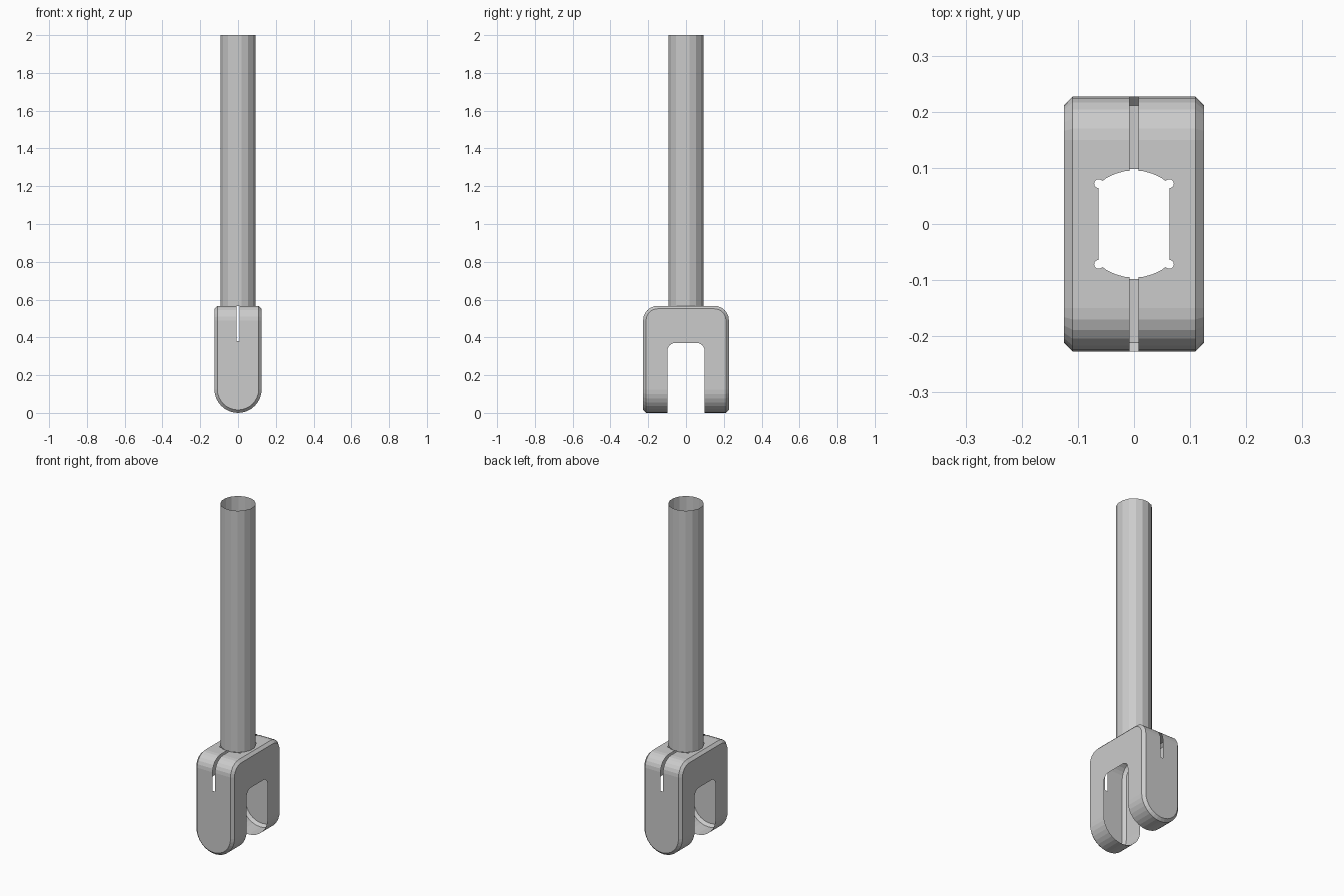
import bpy, bmesh
from math import sin, cos, pi, radians, sqrt
from mathutils import Vector

if "Cube" in bpy.data.objects:
    bpy.data.objects.remove(bpy.data.objects["Cube"])

W, D, H = 0.125, 0.227, 0.567     # half width, half depth, height of the fork
C, R = 0.0155, 0.077              # edge chamfer, top corner radius
TUBE_R, FLAT = 0.0955, 0.063      # socket radius, half width between its flats


def arc(cx, cy, r, a0, a1, n):
    return [(cx + r * cos(radians(a0 + (a1 - a0) * i / n)),
             cy + r * sin(radians(a0 + (a1 - a0) * i / n))) for i in range(n + 1)]


def add_object(name, bm):
    bmesh.ops.recalc_face_normals(bm, faces=bm.faces)
    me = bpy.data.meshes.new(name)
    bm.to_mesh(me)
    bm.free()
    ob = bpy.data.objects.new(name, me)
    bpy.context.collection.objects.link(ob)
    return ob


def prism(name, pts, place, lo, hi):
    """Extrude a closed 2D outline; place(u, v, w) maps it into space."""
    bm = bmesh.new()
    a = [bm.verts.new(place(u, v, lo)) for u, v in pts]
    b = [bm.verts.new(place(u, v, hi)) for u, v in pts]
    bm.faces.new(a)
    bm.faces.new(b)
    for i in range(len(pts)):
        j = (i + 1) % len(pts)
        bm.faces.new((a[i], a[j], b[j], b[i]))
    return add_object(name, bm)


# Fork envelope: hull of chamfered side outlines and front/back outlines
points = []
for s in (-1, 1):
    for inset, other in ((C, 0), (0, C)):
        # arch outline (y, z) on the x side
        for y, z in arc(D - R, H - R, R - inset, 0, 90, 6):
            points += [(s * (W - other), y, z), (s * (W - other), -y, z)]
        # rounded bottom outline (x, z) on the front/back
        for x, z in arc(0, W, W - inset, 180, 360, 16):
            points.append((x, s * (D - other), z))
bm = bmesh.new()
for p in points:
    bm.verts.new(p)
bmesh.ops.remove_doubles(bm, verts=bm.verts, dist=1e-5)
res = bmesh.ops.convex_hull(bm, input=bm.verts)
bmesh.ops.delete(bm, geom=[v for v in bm.verts if not v.link_faces], context='VERTS')
bmesh.ops.dissolve_limit(bm, angle_limit=radians(0.5), verts=bm.verts, edges=bm.edges)
fork = add_object("fork", bm)
planes = [(p.normal.copy(), p.normal.dot(p.center)) for p in fork.data.polygons]

# Cutters: leg slot, socket with flats and corner reliefs, clamping slit
along_x = lambda u, v, w: (w, u, v)
along_y = lambda u, v, w: (u, w, v)
along_z = lambda u, v, w: (u, v, w)
slot = [(0.098, -0.1)] + arc(0.058, 0.33, 0.04, 0, 90, 6) \
    + arc(-0.058, 0.33, 0.04, 90, 180, 6) + [(-0.098, -0.1)]
corner_y = sqrt(TUBE_R ** 2 - FLAT ** 2)
top_arc = arc(0, 0, TUBE_R, 49, 131, 8)
top_arc[0], top_arc[-1] = (FLAT, corner_y), (-FLAT, corner_y)
socket = top_arc + [(-x, -y) for x, y in top_arc]
cutters = [
    prism("slot_cutter", slot, along_x, -0.3, 0.3),
    prism("socket_cutter", socket, along_z, 0.45, 0.7),
    prism("slit_cutter", [(-0.008, 0.38), (0.008, 0.38), (0.008, 0.7), (-0.008, 0.7)],
          along_y, -0.3, 0.3),
]
for sx in (-1, 1):
    for sy in (-1, 1):
        relief = arc(sx * FLAT, sy * corner_y, 0.008, 0, 360, 12)[:-1]
        cutters.append(prism("relief_cutter", relief, along_z, 0.45, 0.7))
for c in cutters:
    c.hide_render = True
    mod = fork.modifiers.new("cut", 'BOOLEAN')
    mod.operation, mod.solver, mod.object = 'DIFFERENCE', 'EXACT', c
dg = bpy.context.evaluated_depsgraph_get()
shell = bpy.data.meshes.new_from_object(fork.evaluated_get(dg))
fork.modifiers.clear()

# The fork is a hollow sheet: keep only faces lying on the envelope
bm = bmesh.new()
bm.from_mesh(shell)
inner = [f for f in bm.faces
         if not any(f.normal.dot(n) > 0.999
                    and abs(n.dot(f.verts[0].co) - d) < 1e-4 for n, d in planes)]
bmesh.ops.delete(bm, geom=inner, context='FACES')
bm.to_mesh(shell)
bm.free()
fork.data = shell
for c in cutters:
    bpy.data.objects.remove(c, do_unlink=True)

# Open thin tube rising from the socket
bm = bmesh.new()
ring = arc(0, 0, 0.095, 11.25, 371.25, 16)[:-1]
lo = [bm.verts.new((x, y, H)) for x, y in ring]
hi = [bm.verts.new((x, y, 2.0)) for x, y in ring]
for i in range(16):
    j = (i + 1) % 16
    bm.faces.new((lo[i], lo[j], hi[j], hi[i]))
add_object("tube", bm)
